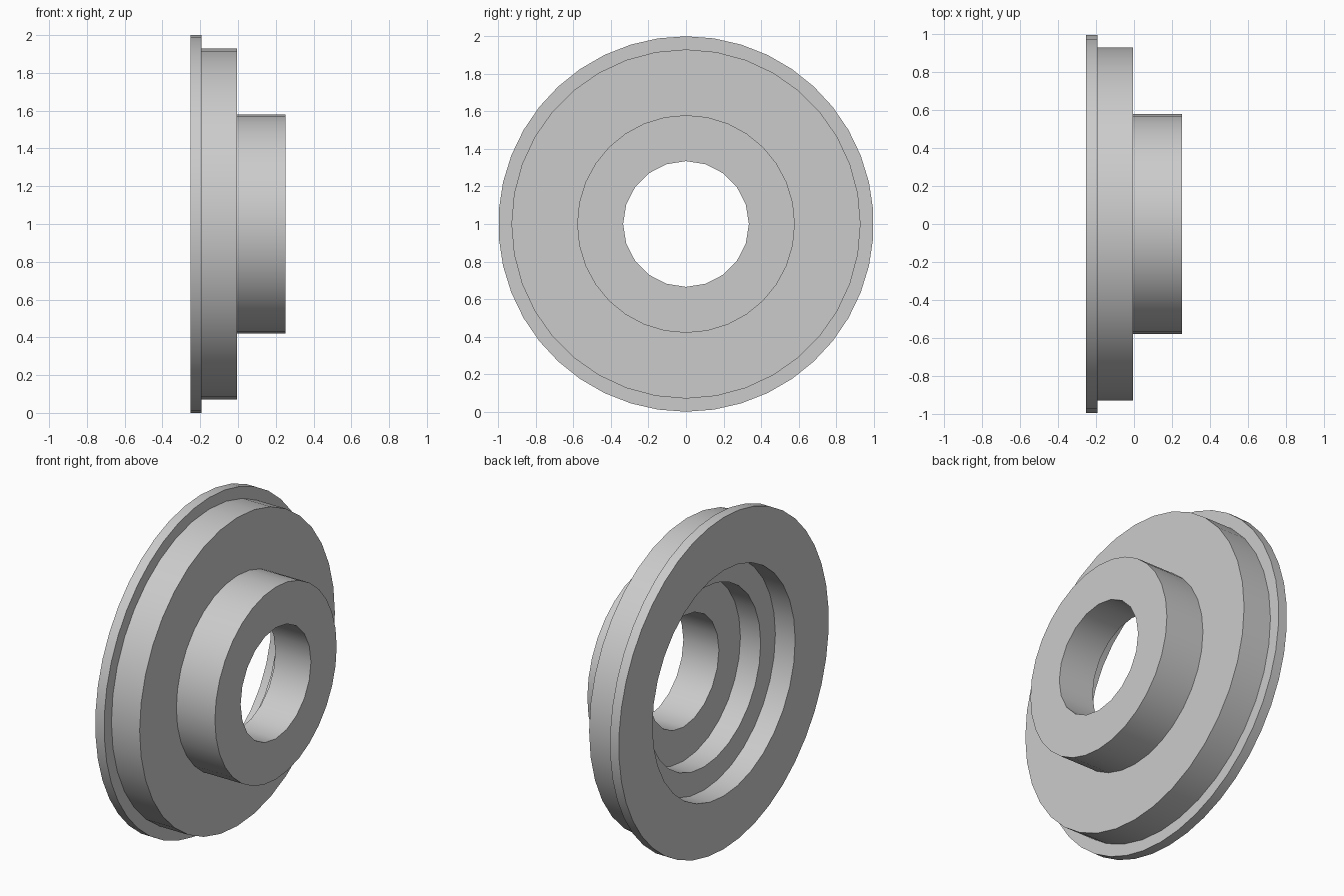
import bpy, bmesh, math

cube = bpy.data.objects.get("Cube")
if cube:
    bpy.data.objects.remove(cube, do_unlink=True)

# One plain grey finish
grey = bpy.data.materials.new("light_grey")
grey.use_nodes = True
colour = (0.6, 0.6, 0.6, 1)
grey.diffuse_color = colour
grey.node_tree.nodes["Principled BSDF"].inputs["Base Color"].default_value = colour

# Closed profile around the x axis: (x, radius, sides)
profile = [
    (-0.252, 1.0, 42), (-0.193, 1.0, 42),     # flange rim
    (-0.193, 0.93, 36), (-0.005, 0.93, 36),   # main disc
    (-0.005, 0.58, 32), (0.252, 0.58, 32),    # boss
    (0.252, 0.335, 20), (0.015, 0.335, 20),   # through bore
    (0.015, 0.54, 28), (-0.12, 0.54, 28),     # inner counterbore
    (-0.12, 0.68, 32), (-0.252, 0.68, 32),    # outer counterbore
]


def ring(bm, x, radius, sides):
    """Points around the x axis, starting at the top."""
    angles = [math.tau * i / sides for i in range(sides)]
    return [bm.verts.new((x, radius * math.sin(a), 1 + radius * math.cos(a)))
            for a in angles]


def wall(bm, a, b):
    """Join two rings of equal side count with quads."""
    for i in range(len(a)):
        j = (i + 1) % len(a)
        bm.faces.new((a[i], a[j], b[j], b[i]))


def step(bm, a, b):
    """Join two rings of different side counts, advancing by angle."""
    n, m = len(a), len(b)
    i = j = 0
    while i < n or j < m:
        p, q = a[i % n], b[j % m]
        if j == m or (i < n and (i + 0.5) / n <= (j + 0.5) / m):
            i += 1
            bm.faces.new((p, a[i % n], q))
        else:
            j += 1
            bm.faces.new((p, b[j % m], q))


bm = bmesh.new()
rings = [ring(bm, *p) for p in profile]
for i, a in enumerate(rings):
    b = rings[(i + 1) % len(rings)]
    (wall if len(a) == len(b) else step)(bm, a, b)
bmesh.ops.recalc_face_normals(bm, faces=bm.faces)

# Merge the flat step triangles into clean faces
bmesh.ops.dissolve_limit(bm, angle_limit=math.radians(0.5),
                         verts=[], edges=bm.edges)

mesh = bpy.data.meshes.new("stepped_flange")
bm.to_mesh(mesh)
bm.free()
mesh.materials.append(grey)
flange = bpy.data.objects.new("stepped_flange", mesh)
bpy.context.collection.objects.link(flange)

# Smooth round walls, crisp steps
bpy.ops.object.select_all(action='DESELECT')
flange.select_set(True)
bpy.context.view_layer.objects.active = flange
bpy.ops.object.shade_smooth_by_angle(angle=math.radians(30))
